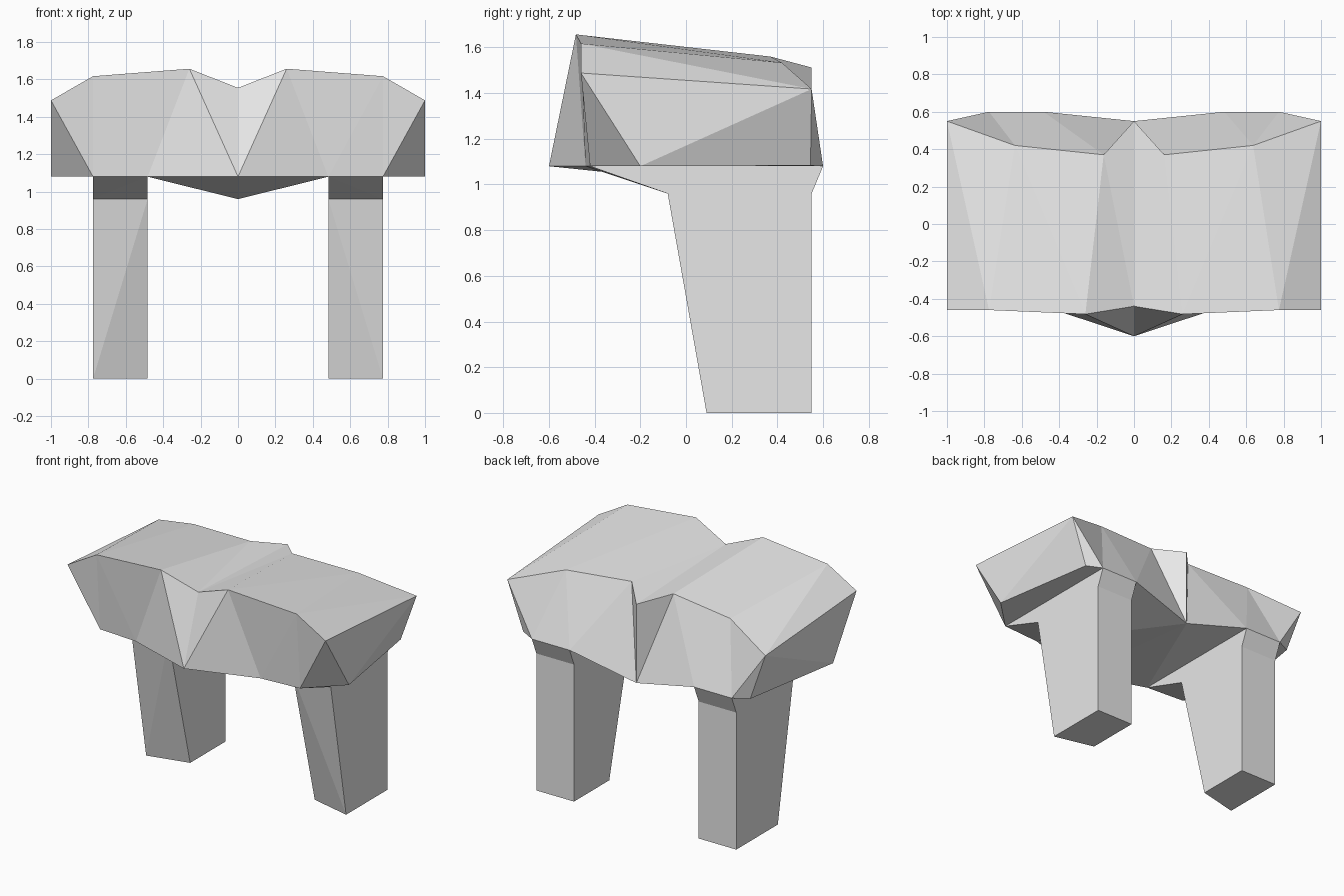
import bpy, bmesh

if "Cube" in bpy.data.objects:
    bpy.data.objects.remove(bpy.data.objects["Cube"])

grey = bpy.data.materials.new("light grey")
grey.diffuse_color = (0.8, 0.8, 0.8, 1)
grey.use_nodes = True
grey.node_tree.nodes["Principled BSDF"].inputs["Base Color"].default_value = grey.diffuse_color

# Right-half cross rows of the torso, from the centre line outwards
front_top = [(0, -.44, 1.555), (.26, -.482, 1.657), (.775, -.46, 1.617), (1, -.46, 1.488)]
front_low = [(0, -.6, 1.08), (.483, -.44, 1.08), (.775, -.42, 1.08), (1, -.2, 1.08)]
back_top = [(0, .55, 1.512), (.162, .37, 1.56), (.637, .42, 1.533), (1, .55, 1.418)]
back_low = [(0, .55, .96), (.483, .6, 1.08), (.775, .6, 1.08), (.88, .545, 1.083)]


def strip(a, b, skip=()):
    """Triangles between two rows, split from a[k+1] to b[k]."""
    tris = []
    for k in range(len(a) - 1):
        if k not in skip:
            tris += [(a[k], a[k + 1], b[k]), (a[k + 1], b[k + 1], b[k])]
    return tris


def build(name, faces):
    """Weld faces into one flat-shaded object, with a mirrored copy across x."""
    bm = bmesh.new()
    for side in (1, -1):
        for f in faces:
            bm.faces.new([bm.verts.new((side * x, y, z)) for x, y, z in f])
    bmesh.ops.remove_doubles(bm, verts=bm.verts, dist=1e-4)
    bmesh.ops.recalc_face_normals(bm, faces=bm.faces)
    me = bpy.data.meshes.new(name)
    bm.to_mesh(me)
    bm.free()
    me.materials.append(grey)
    ob = bpy.data.objects.new(name, me)
    bpy.context.collection.objects.link(ob)
    return ob


# Torso: front, back, top, underside (open where the legs join) and flank
torso = strip(front_top, front_low) + strip(back_top, back_low)
torso += strip(back_top, front_top) + strip(front_low, back_low, skip=(1,))
torso += strip([front_top[3], back_top[3]], [front_low[3], back_low[3]])
build("torso", torso)

# Legs: three rings from the foot to the flared hip
foot = [(.775, .09, 0), (.775, .55, 0), (.483, .55, 0), (.483, .16, 0)]
knee = [(.775, -.08, .96), (.775, .55, .96), (.483, .55, .96), (.483, -.08, .96)]
hip = [front_low[2], back_low[2], back_low[1], front_low[1]]
legs = [foot]
for low, high in ((foot, knee), (knee, hip)):
    legs += strip(low[:] + low[:1], high[:] + high[:1])
build("legs", legs)
